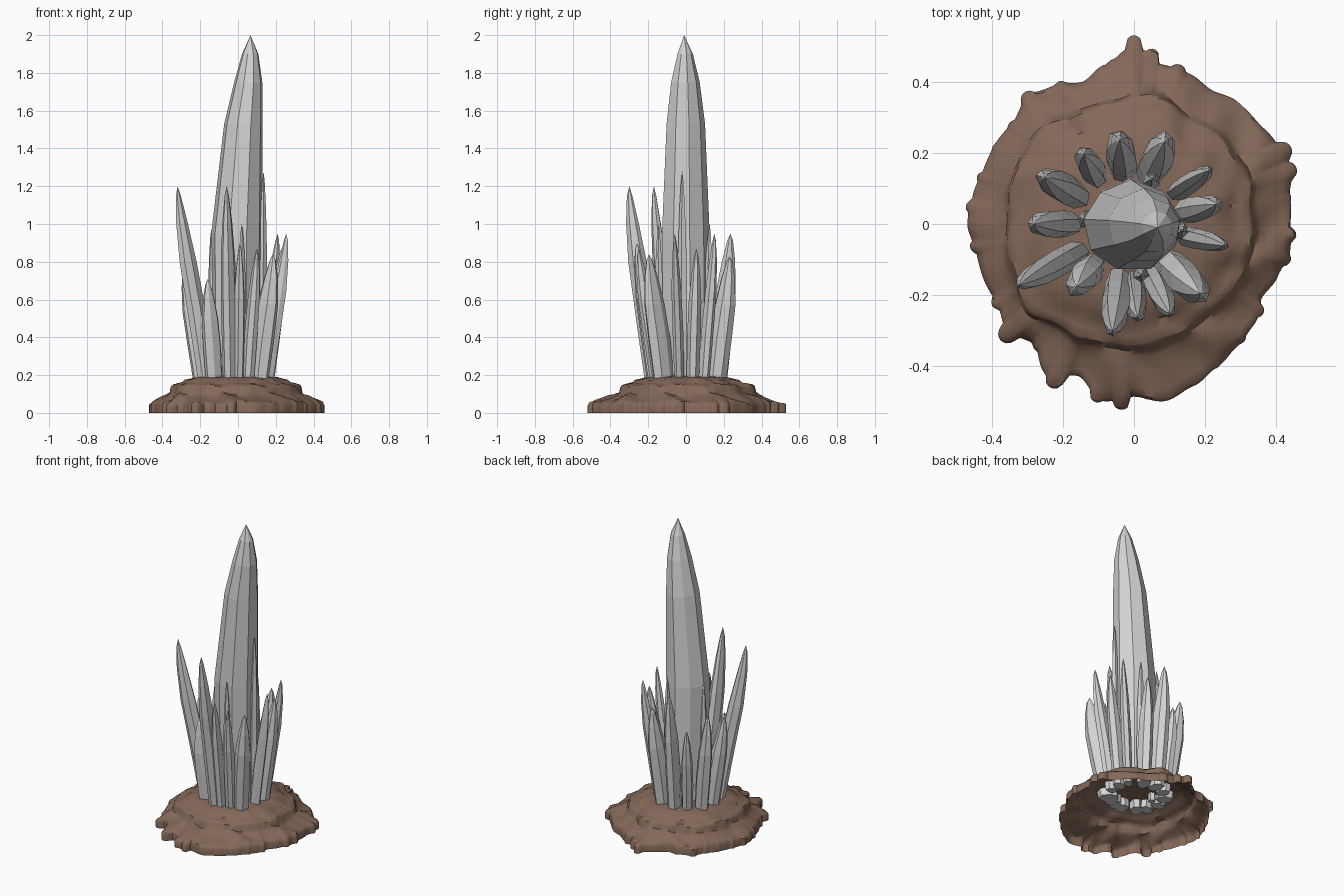
import bpy, bmesh, math, random
from mathutils import Vector

if "Cube" in bpy.data.objects:
    bpy.data.objects.remove(bpy.data.objects["Cube"])

random.seed(7)


def material(name, rgb):
    m = bpy.data.materials.new(name)
    m.diffuse_color = (*rgb, 1)
    m.use_nodes = True
    m.node_tree.nodes["Principled BSDF"].inputs["Base Color"].default_value = m.diffuse_color
    return m


ROCK = material("brown rock", (0.23, 0.138, 0.098))
CRYSTAL = material("grey crystal", (0.65, 0.65, 0.65))


def finish(bm, name, mat, smooth=None):
    me = bpy.data.meshes.new(name)
    bm.to_mesh(me)
    bm.free()
    me.materials.append(mat)
    ob = bpy.data.objects.new(name, me)
    bpy.context.collection.objects.link(ob)
    if smooth:
        bpy.ops.object.select_all(action='DESELECT')
        ob.select_set(True)
        bpy.context.view_layer.objects.active = ob
        bpy.ops.object.shade_smooth_by_angle(angle=math.radians(smooth))
    return ob


def loft(bm, rings, tip, cap_bottom=False):
    """Skin a stack of point rings, closing at a tip point."""
    loops = [[bm.verts.new(p) for p in r] for r in rings]
    n = len(loops[0])
    for a, b in zip(loops, loops[1:]):
        for i in range(n):
            j = (i + 1) % n
            bm.faces.new((a[i], a[j], b[j], b[i]))
    t = bm.verts.new(tip)
    for i in range(n):
        bm.faces.new((loops[-1][i], loops[-1][(i + 1) % n], t))
    if cap_bottom:
        bm.faces.new(loops[0][::-1])


def ellipse(cx, cy, z, rx, ry, n, turn=0, wobble=None, spin=0):
    """Ring of points; spin offsets the corners, turn rotates the whole ellipse."""
    pts = []
    for i in range(n):
        a = spin + math.tau * i / n
        k = wobble[i] if wobble else 1
        u, v = rx * k * math.cos(a), ry * k * math.sin(a)
        pts.append((cx + u * math.cos(turn) - v * math.sin(turn),
                    cy + u * math.sin(turn) + v * math.cos(turn), z))
    return pts


def sample(table, a):
    """Smooth periodic interpolation of a radius table."""
    f = a / math.tau * len(table)
    i = int(f)
    t = f - i
    t = t * t * (3 - 2 * t)
    return table[i % len(table)] * (1 - t) + table[(i + 1) % len(table)] * t


# rock base: open-bottomed stepped mound, radii by angle (outer foot, upper terrace)
FOOT = [.44, .445, .47, .46, .45, .45, .435, .45, .455, .50, .455, .425, .45, .465, .445, .45, .45, .46,
        .468, .45, .45, .445, .465, .44, .49, .455, .505, .485, .505, .485, .465, .45, .44, .415, .43, .445]
STEP = [.315, .325, .33, .32, .35, .33, .34, .36, .35, .335, .355, .37, .335, .325, .32, .305, .315, .325]
# lumps bulging out of the foot: angle, distance of centre, radius
LUMPS = [(19, .457, .026), (26, .463, .028), (32, .43, .024), (10, .43, .018), (356, .437, .02), (347, .43, .022),
         (325, .42, .022), (300, .445, .022), (313, .435, .018), (275, .475, .02), (266, .497, .026),
         (258, .49, .022), (243, .49, .026), (232, .43, .02), (221, .47, .027), (210, .44, .02), (188, .445, .02),
         (174, .455, .02), (163, .445, .016), (151, .435, .018), (130, .455, .026), (141, .435, .016),
         (118, .435, .018), (97, .445, .022), (90, .508, .022), (84, .473, .022), (74, .44, .026)]


def foot(a):
    """Foot outline: the table plus the round bulge of any lump the ray hits."""
    r = sample(FOOT, a)
    for deg, d, size in LUMPS:
        off = a - math.radians(deg)
        side = d * math.sin(off)
        if math.cos(off) > 0 and abs(side) < size:
            r = max(r, d * math.cos(off) + math.sqrt(size * size - side * side))
    return r


N = 360
# (blend from terrace to foot, scale, height, height wobble)
PROFILE = [(1, 1, 0, 0), (1, 1.0, .042, .004), (1, .985, .054, .004), (.82, 1, .064, .006),
           (.5, 1, .08, .009), (.28, 1, .094, .007), (.18, 1, .104, .006), (.13, 1, .136, .005),
           (.07, 1, .146, .004), (0, .96, .153, .003), (0, .87, .16, .003), (0, .83, .174, .002),
           (0, .65, .188, .001), (0, .35, .198, 0)]
rings = []
for k, (mix, s, z, w) in enumerate(PROFILE):
    ring = []
    for i in range(N):
        a = math.tau * i / N
        edge = foot(a) if mix == 1 else sample(FOOT, a) + .5 * (foot(a) - sample(FOOT, a))
        r = (sample(STEP, a) * (1 - mix) + edge * mix) * s
        r += .004 * (1 - mix) * math.sin(13 * a + .4 * k)
        dz = w * (math.sin(9 * a + k) + .6 * math.sin(17 * a + 1.3 * k))
        ring.append((r * math.cos(a), r * math.sin(a), z + dz))
    rings.append(ring)
bm = bmesh.new()
loft(bm, rings, (0, 0, .2))
finish(bm, "rock_base", ROCK, 45)

# large central crystal, leaning to one side near the top
bm = bmesh.new()
wob = [random.uniform(.97, 1.03) for _ in range(9)]
loft(bm, [ellipse(cx, cy, z, rx, ry, 9, 0, wob, .2) for cx, cy, z, rx, ry in (
    (-.005, 0, .2, .132, .128), (-.005, -.006, .95, .138, .13), (.03, -.005, 1.53, .104, .105),
    (.055, -.006, 1.75, .076, .078), (.065, -.006, 1.9, .044, .042))], (.066, -.01, 2.0))
finish(bm, "main_crystal", CRYSTAL)


def shard(name, base, tip, r, sides=7, deep=1.0):
    """Slim faceted crystal, deeper towards the centre, bending to its tip."""
    b, t = Vector(base), Vector(tip)
    turn = math.atan2(b.y, b.x + .02)
    spin = random.uniform(-.3, .3)
    w = [random.uniform(.92, 1.08) for _ in range(sides)]
    rings = []
    for f, lean, s in ((0, 0, .9), (.35, .34, 1), (.62, .66, .92), (.82, .87, .62), (.95, .98, .28)):
        c = b.lerp(t, lean)
        rings.append(ellipse(c.x, c.y, b.z + (t.z - b.z) * f, r * s * deep, r * s, sides, turn, w, spin))
    bm = bmesh.new()
    loft(bm, rings, tip, True)
    finish(bm, name, CRYSTAL)


# ring of shards leaning outward: tip x, y, z and thickness
SHARDS = [(-.32, -.17, 1.2, .04), (-.06, -.30, 1.2, .042), (.01, -.26, .9, .033), (.10, -.25, .87, .034),
          (.185, -.195, .84, .05), (.255, -.06, .95, .03), (.23, .055, .87, .036), (.21, .15, .95, .029),
          (.085, .23, .83, .047), (-.04, .235, .95, .045), (-.14, .195, .72, .036), (-.25, .13, .83, .044),
          (-.28, 0, .78, .04), (-.16, -.175, .71, .042)]
for i, (x, y, z, r) in enumerate(SHARDS):
    a = math.atan2(y, x + .02)
    base = (-.02 + .168 * math.cos(a), .165 * math.sin(a), .14)
    shard(f"outer_shard_{i + 1}", base, (x, y, z), r, 7, 1.35)

# thin slivers hugging the central crystal
for i, (x, y, z) in enumerate([(.135, -.02, 1.28), (.02, -.145, 1.0), (-.14, .015, .98), (.05, .125, 1.0)]):
    shard(f"inner_sliver_{i + 1}", (x * .92, y * .92, .145), (x, y, z), .026, 5)
